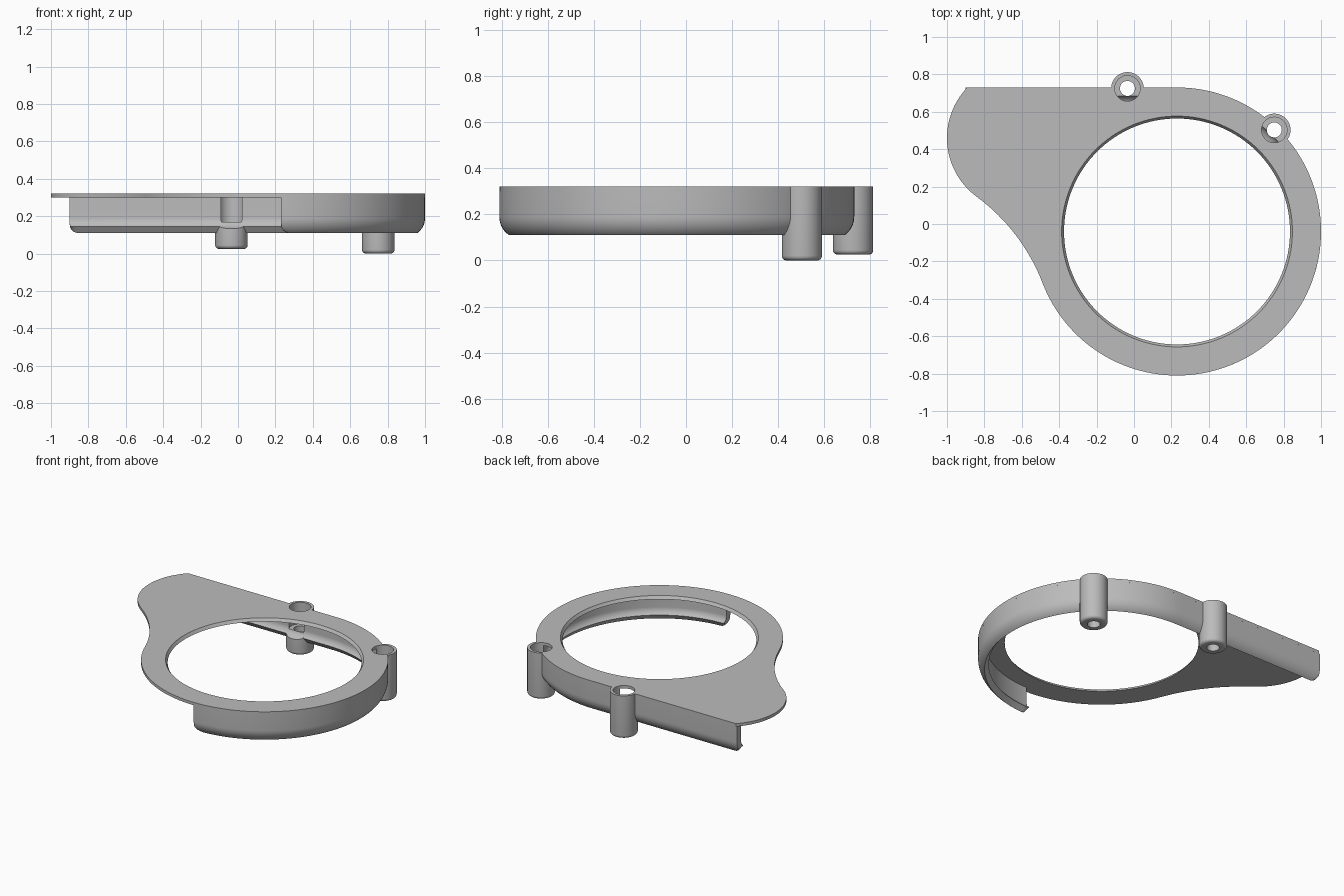
import bpy, bmesh
from math import sin, cos, pi, atan2, sqrt, acos, radians
from mathutils import Vector

old = bpy.data.objects.get("Cube")
if old:
    bpy.data.objects.remove(old)

grey = bpy.data.materials.new("plain_grey")
grey.use_nodes = True
colour = (0.5, 0.5, 0.5, 1)
grey.diffuse_color = colour
grey.node_tree.nodes["Principled BSDF"].inputs["Base Color"].default_value = colour

RING = Vector((0.23, -0.04))    # centre of the round opening
RAD = 0.77                      # outer radius of the ring
TAB, TAB_R = Vector((-0.61, 0.46)), 0.39
TOP, UNDER, LOW = 0.32, 0.30, 0.19
BOSSES = {"rear_boss": (-0.035, 0.725, 0.025), "side_boss": (0.75, 0.503, 0.0)}


def make(name, bm):
    bmesh.ops.remove_doubles(bm, verts=bm.verts, dist=1e-5)
    bmesh.ops.recalc_face_normals(bm, faces=bm.faces)
    mesh = bpy.data.meshes.new(name)
    bm.to_mesh(mesh)
    bm.free()
    mesh.materials.append(grey)
    ob = bpy.data.objects.new(name, mesh)
    bpy.context.collection.objects.link(ob)
    return ob


def skin(name, loops, closed):
    """Join equal loops of points into a closed solid."""
    bm = bmesh.new()
    rows = [[bm.verts.new(p) for p in loop] for loop in loops]
    pairs = list(zip(rows, rows[1:]))
    if closed:
        pairs.append((rows[-1], rows[0]))
    else:
        bm.faces.new(rows[0])
        bm.faces.new(rows[-1])
    for a, b in pairs:
        for i in range(len(a)):
            j = (i + 1) % len(a)
            bm.faces.new((a[i], a[j], b[j], b[i]))
    return make(name, bm)


def lathe(name, profile, x, y, steps=64):
    angles = [2 * pi * k / steps for k in range(steps)]
    return skin(name, [[(x + r * cos(a), y + r * sin(a), z) for r, z in profile]
                       for a in angles], True)


def cut(ob, cutter):
    mod = ob.modifiers.new("cut", "BOOLEAN")
    mod.operation, mod.solver, mod.object = "DIFFERENCE", "EXACT", cutter
    bpy.context.view_layer.objects.active = ob
    bpy.ops.object.modifier_apply(modifier=mod.name)


def arc(centre, radius, a0, a1, steps):
    return [centre + radius * Vector((cos(a), sin(a)))
            for a in (a0 + (a1 - a0) * k / steps for k in range(steps + 1))]


def heading(a, b):
    return atan2(b.y - a.y, b.x - a.x)


# Plate outline: ring arc, concave blend, rounded tab, straight rear edge
BLEND_R = 1.04
da, db = RAD + BLEND_R, TAB_R + BLEND_R
gap = (TAB - RING).length
turn = acos((da * da + gap * gap - db * db) / (2 * da * gap))
to_blend = heading(RING, TAB) + turn
blend = RING + da * Vector((cos(to_blend), sin(to_blend)))
if to_blend > 0:
    to_blend -= 2 * pi
outline = arc(RING, RAD, pi / 2, to_blend, 110)
outline += arc(blend, BLEND_R, heading(blend, RING), heading(blend, TAB), 24)[1:]
start = heading(TAB, blend)
rear_y = RING.y + RAD
end = -pi - (pi - (pi - acos(-sqrt(1 - ((rear_y - TAB.y) / TAB_R) ** 2))))
end = heading(TAB, Vector((-0.891, rear_y))) - 2 * pi
outline += arc(TAB, TAB_R, start, end, 30)[1:]
plate = skin("cover_plate", [[(p.x, p.y, z) for p in outline] for z in (UNDER, TOP)], False)

# Round opening with a slight taper
opening = skin("opening_cutter", [[(p.x, p.y, z) for p in arc(RING, r, 0, 2 * pi, 128)[:-1]]
                                  for r, z in ((0.591, UNDER - 0.02), (0.63, TOP + 0.02))], False)
cut(plate, opening)

# Path of the skirt: straight rear run, then half way round the ring
ROUND = 0.045
near = [ROUND * (1 - cos(pi / 2 * k / 6)) for k in range(7)]
run = RING.x + 0.9
half = pi * RAD
along = near + [run] + [run + half * k / 72 for k in range(1, 71)]
along += [run + half - s for s in reversed(near)]
total = run + half


def sweep(name, profile, rounded):
    loops = []
    for s in along:
        a = pi / 2 - max(0, s - run) / RAD
        out = Vector((cos(a), sin(a)))
        base = RING + Vector((min(0, s - run), 0))
        e = min(s, total - s, ROUND)
        floor = 0.11 + ROUND - sqrt(max(0, ROUND ** 2 - (ROUND - e) ** 2))
        if not rounded:
            floor = 0
        loops.append([(*(base + out * (RAD - d)), max(z, floor)) for d, z in profile])
    return skin(name, loops, False)


# Skirt section: vertical wall curling inward at the bottom
WALL, CURL = 0.043, 0.1
bend = [0.927 * k / 8 for k in range(9)]
outer = [(CURL - CURL * cos(t), LOW - CURL * sin(t)) for t in bend]
INNER = CURL - WALL
inner = [(CURL - INNER * cos(t), LOW - INNER * sin(t)) for t in bend]
skirt = sweep("skirt_wall", [(0, UNDER)] + outer + inner[::-1] + [(WALL, UNDER)], True)

# Space inside the skirt, used to trim the bosses
quarter = [pi / 2 * k / 10 for k in range(11)]
hollow = [(WALL, UNDER)] + [(CURL - INNER * cos(t), LOW - INNER * sin(t)) for t in quarter]
hollow += [(0.25, LOW - INNER), (0.25, UNDER)]
cavity = sweep("cavity_cutter", hollow, False)

# Screw bosses with a stepped bore
BORE, HEAD, OUT, STEP = 0.04, 0.068, 0.087, 0.17
helpers = [opening, cavity]
parts = [plate, skirt]
for name, (x, y, z0) in BOSSES.items():
    edge = [(OUT - 0.02 + 0.02 * sin(t), z0 + 0.02 - 0.02 * cos(t)) for t in quarter[::2]]
    boss = lathe(name, [(BORE, z0)] + edge + [(OUT, TOP), (HEAD, TOP), (HEAD, STEP), (BORE, STEP)], x, y)
    cut(boss, cavity)
    parts.append(boss)
    for label, r, low in (("bore", BORE, -0.1), ("head", HEAD, STEP)):
        tool = skin(label + "_cutter", [[(p.x, p.y, z) for p in arc(Vector((x, y)), r, 0, 2 * pi, 64)[:-1]]
                                        for z in (low, TOP + 0.1)], False)
        cut(plate, tool)
        cut(skirt, tool)
        helpers.append(tool)

for ob in helpers:
    bpy.data.objects.remove(ob)

# Smooth curved faces, keep edges crisp
for ob in parts:
    bpy.ops.object.select_all(action="DESELECT")
    ob.select_set(True)
    bpy.context.view_layer.objects.active = ob
    bpy.ops.object.shade_smooth_by_angle(angle=radians(30))
